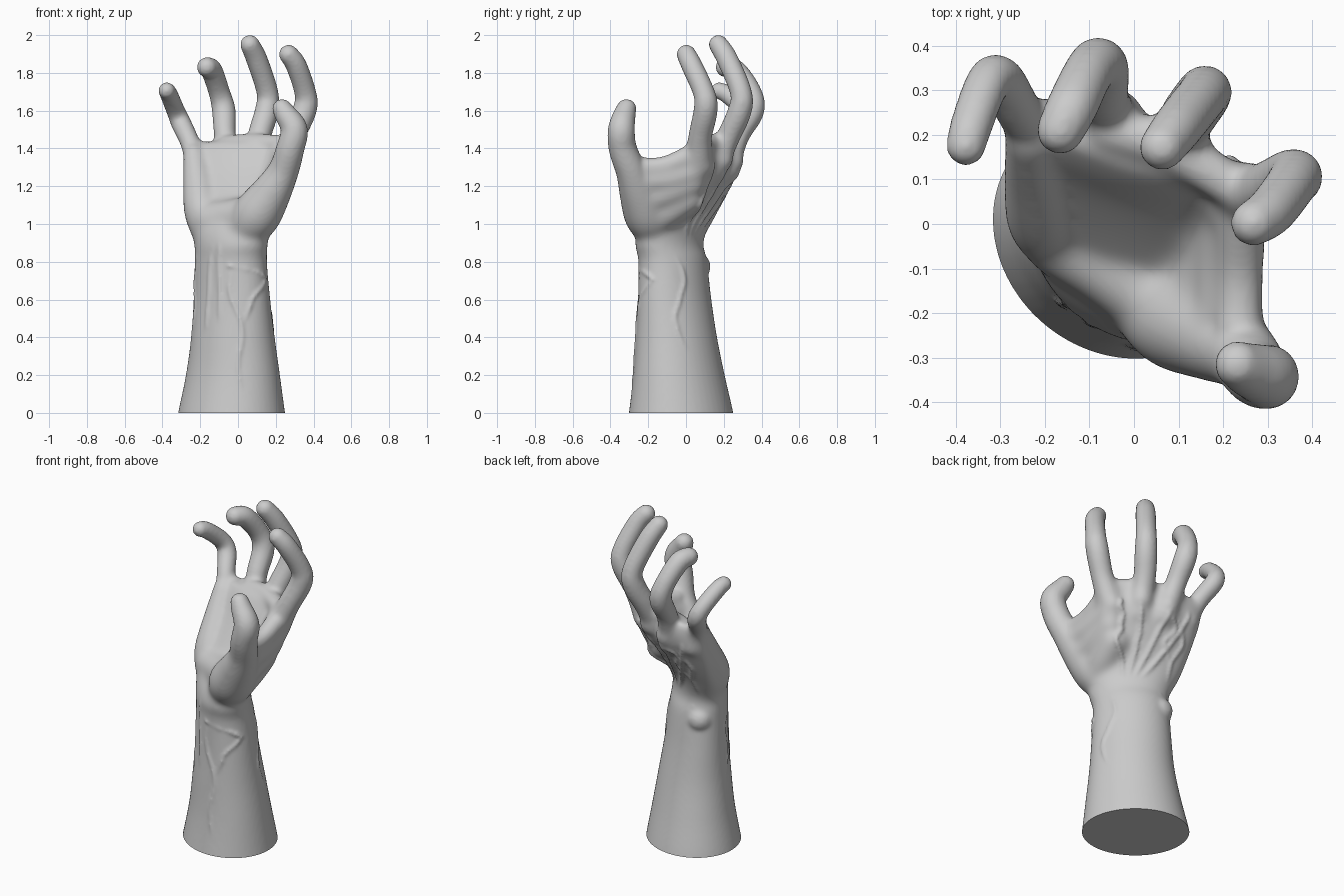
import bpy, bmesh, math
from mathutils import Vector
from mathutils.bvhtree import BVHTree

bm = bmesh.new()


def spline(rows, n):
    """Catmull-Rom interpolation of rows of any width."""
    out = []
    for i in range(len(rows) - 1):
        p0, p1, p2 = rows[max(i - 1, 0)], rows[i], rows[i + 1]
        p3 = rows[min(i + 2, len(rows) - 1)]
        for k in range(n):
            t = k / n
            out.append([0.5 * (2 * b + (c - a) * t + (2 * a - 5 * b + 4 * c - d) * t * t
                               + (3 * b - a - 3 * c + d) * t ** 3)
                        for a, b, c, d in zip(p0, p1, p2, p3)])
    return out + [list(rows[-1])]


def loft(rings):
    loops = [[bm.verts.new(p) for p in r] for r in rings]
    for a, b in zip(loops, loops[1:]):
        for i in range(len(a)):
            j = (i + 1) % len(a)
            bm.faces.new((a[i], a[j], b[j], b[i]))
    bm.faces.new(loops[0][::-1])
    bm.faces.new(loops[-1])


def ball(p, r):
    ret = bmesh.ops.create_icosphere(bm, subdivisions=3, radius=r)
    bmesh.ops.translate(bm, verts=ret["verts"], vec=p)


def tube(rows, n=6, seg=20):
    """Round-ended tube through (x, y, z, radius) points."""
    pts = spline(rows, n)
    pos = [Vector(p[:3]) for p in pts]
    side = Vector((1, 0.1, 0))
    rings = []
    for i, p in enumerate(pos):
        t = (pos[min(i + 1, len(pos) - 1)] - pos[max(i - 1, 0)]).normalized()
        side = (side - t * side.dot(t)).normalized()
        up = t.cross(side)
        r = pts[i][3]
        rings.append([p + r * (math.cos(a) * side + math.sin(a) * up)
                      for a in (2 * math.pi * k / seg for k in range(seg))])
    loft(rings)
    ball(pos[0], pts[0][3])
    ball(pos[-1], pts[-1][3])


# Forearm and palm: ellipse sections (z, cx, cy, half width, half depth, angle)
sections = spline([
    (-0.1, -0.035, -0.027, 0.31, 0.275, -40),
    (0.0, -0.034, -0.026, 0.298, 0.26, -40),
    (0.2, -0.027, -0.037, 0.265, 0.224, -40),
    (0.4, -0.027, -0.05, 0.237, 0.197, -40),
    (0.6, -0.032, -0.06, 0.222, 0.172, -40),
    (0.8, -0.038, -0.07, 0.212, 0.157, -40),
    (0.9, -0.037, -0.088, 0.222, 0.147, -39),
    (1.0, -0.045, -0.055, 0.25, 0.138, -35),
    (1.1, -0.035, 0.015, 0.262, 0.125, -28),
    (1.2, -0.025, 0.085, 0.27, 0.114, -22),
    (1.3, -0.02, 0.145, 0.275, 0.1, -19),
    (1.38, -0.02, 0.172, 0.258, 0.08, -18),
    (1.435, -0.015, 0.185, 0.215, 0.055, -18)], 6)


def on_section(s, theta, scale=1.0):
    z, cx, cy, a, b, ang = s
    c, sn = math.cos(math.radians(ang)), math.sin(math.radians(ang))
    u, v = scale * a * math.cos(theta), scale * b * math.sin(theta)
    return Vector((cx + u * c - v * sn, cy + u * sn + v * c, z))


loft([[on_section(s, 2 * math.pi * k / 48) for k in range(48)] for s in sections])

# Fingers: index, middle, ring, little
for f in (
    [(0.15, 0.0, 1.12, 0.07), (0.22, 0.06, 1.32, 0.078), (0.29, 0.075, 1.46, 0.064),
     (0.355, 0.105, 1.61, 0.064), (0.355, 0.093, 1.7, 0.058), (0.308, 0.03, 1.84, 0.056),
     (0.268, 0.002, 1.898, 0.052)],
    [(0.09, 0.14, 1.28, 0.07), (0.11, 0.22, 1.45, 0.064), (0.152, 0.285, 1.6, 0.063),
     (0.155, 0.29, 1.7, 0.058), (0.1, 0.22, 1.87, 0.057), (0.063, 0.172, 1.95, 0.052)],
    [(-0.04, 0.21, 1.28, 0.072), (-0.068, 0.275, 1.46, 0.06), (-0.075, 0.352, 1.6, 0.063),
     (-0.1, 0.342, 1.7, 0.057), (-0.138, 0.265, 1.81, 0.058), (-0.165, 0.21, 1.83, 0.054)],
    [(-0.2, 0.18, 1.26, 0.07), (-0.25, 0.24, 1.42, 0.055), (-0.3, 0.322, 1.53, 0.054),
     (-0.33, 0.312, 1.6, 0.05), (-0.365, 0.22, 1.685, 0.048), (-0.377, 0.175, 1.706, 0.045)],
):
    tube(f)

# Thumb with its fleshy base
tube([(0.03, -0.15, 0.95, 0.105), (0.1, -0.2, 1.05, 0.13), (0.18, -0.25, 1.17, 0.107),
      (0.24, -0.29, 1.28, 0.083), (0.277, -0.335, 1.4, 0.075), (0.298, -0.342, 1.5, 0.072),
      (0.252, -0.325, 1.58, 0.06), (0.233, -0.315, 1.61, 0.053)])

# Skin web between thumb and index finger, then between the other finger roots
for w in ([(0.235, -0.26, 1.3, 0.055), (0.238, -0.12, 1.305, 0.055), (0.24, 0.02, 1.36, 0.06)],
          [(0.21, -0.25, 1.23, 0.075), (0.215, -0.1, 1.24, 0.075), (0.215, 0.04, 1.28, 0.075)],
          [(0.16, -0.22, 1.13, 0.095), (0.185, -0.09, 1.17, 0.085), (0.19, 0.03, 1.22, 0.08)],
          [(0.1, -0.18, 1.03, 0.11), (0.13, -0.09, 1.08, 0.1), (0.15, 0.01, 1.14, 0.09)],
          [(-0.06, 0.21, 1.42, 0.05), (0.08, 0.17, 1.425, 0.055), (0.24, 0.07, 1.42, 0.05)]):
    tube(w)

# Heel of the palm: little finger side, then across to the thumb base
tube([(-0.155, -0.01, 0.99, 0.105), (-0.19, 0.02, 1.08, 0.1), (-0.215, 0.11, 1.23, 0.08),
      (-0.235, 0.19, 1.37, 0.058)])
tube([(-0.15, -0.03, 1.02, 0.1), (-0.05, -0.09, 1.03, 0.1), (0.06, -0.16, 1.04, 0.11)])

# Wrist bone and knuckles
ball((-0.135, 0.055, 0.775), 0.076)
for x, y, z in ((0.225, 0.085, 1.31), (0.105, 0.19, 1.34), (-0.04, 0.245, 1.33), (-0.2, 0.22, 1.3)):
    ball((x, y, z), 0.064)

# Fuse the masses into one skin
hand = bpy.data.objects.new("hand_and_forearm", bpy.data.meshes.new("hand_and_forearm"))
bpy.context.collection.objects.link(hand)


def store():
    bmesh.ops.recalc_face_normals(bm, faces=bm.faces)
    hand.data = bpy.data.meshes.new("hand_and_forearm")
    bm.to_mesh(hand.data)


def bake():
    dg = bpy.context.evaluated_depsgraph_get()
    hand.data = bpy.data.meshes.new_from_object(hand.evaluated_get(dg))
    hand.modifiers.clear()


def fuse():
    mod = hand.modifiers.new("fuse", 'REMESH')
    mod.mode = 'VOXEL'
    mod.voxel_size = 0.0095


def soften(iterations, group=""):
    mod = hand.modifiers.new("soften", 'SMOOTH')
    mod.factor = 0.5
    mod.iterations = iterations
    mod.vertex_group = group


store()
fuse()
soften(4)
bake()

# Melt the palm muscles together, fading out at the wrist, fingers and thumb
flesh = hand.vertex_groups.new(name="flesh")
for v in hand.data.vertices:
    top = 1.3 if v.co.y < -0.22 else 1.52
    w = min((v.co.z - 0.84) / 0.12, (top - v.co.z) / 0.15, 1)
    if w > 0:
        flesh.add([v.index], w, 'REPLACE')
soften(55, "flesh")
bake()

# Tendons and veins laid on the skin through (z, degrees) points, fading at both ends
bm.clear()
bm.from_mesh(hand.data)
skin_tree = BVHTree.FromBMesh(bm)


def cord(rows, r):
    path, pts = spline(rows, 5), []
    for i, (z, deg) in enumerate(path):
        s = min(sections, key=lambda q: abs(q[0] - z))
        start = on_section(s, math.radians(deg), 1.8)
        aim = (Vector((s[1], s[2], z)) - start).normalized()
        hit = skin_tree.ray_cast(start, aim)[0]
        fade = min(1, 4 * min(i, len(path) - 1 - i) / len(path))
        pts.append((*(hit + aim * r * (1.1 - 0.85 * fade)), r))
    tube(pts, 2, 8)


for a, b in ((80, 40), (88, 68), (95, 100), (104, 135)):
    cord([(0.92, a), (1.12, (a + b) / 2), (1.31, b)], 0.015)
cord([(0.4, 262), (0.65, 265), (0.92, 268)], 0.013)
cord([(0.45, 285), (0.7, 284), (0.92, 280)], 0.013)
for v in ([(0.05, 320), (0.25, 312), (0.45, 318), (0.65, 300), (0.8, 306)],
          [(0.45, 318), (0.6, 335), (0.75, 350), (0.9, 20)],
          [(0.35, 215), (0.55, 230), (0.7, 222), (0.82, 235)],
          [(0.3, 60), (0.5, 45), (0.7, 65), (0.85, 50)],
          [(0.95, 150), (1.05, 135), (1.15, 140), (1.27, 118)],
          [(1.05, 135), (1.13, 112), (1.22, 118), (1.3, 84)]):
    cord(v, 0.012)

store()
fuse()
soften(4)
bake()

# Flat cut at the bottom of the forearm
bm.clear()
bm.from_mesh(hand.data)
cut = bmesh.ops.bisect_plane(bm, geom=bm.verts[:] + bm.edges[:] + bm.faces[:],
                             plane_co=(0, 0, 0), plane_no=(0, 0, 1), clear_inner=True)
rim = [e for e in cut["geom_cut"] if isinstance(e, bmesh.types.BMEdge)]
bmesh.ops.edgeloop_fill(bm, edges=rim)
store()
bm.free()

bpy.context.view_layer.objects.active = hand
hand.select_set(True)
bpy.ops.object.shade_smooth_by_angle(angle=math.radians(50))
